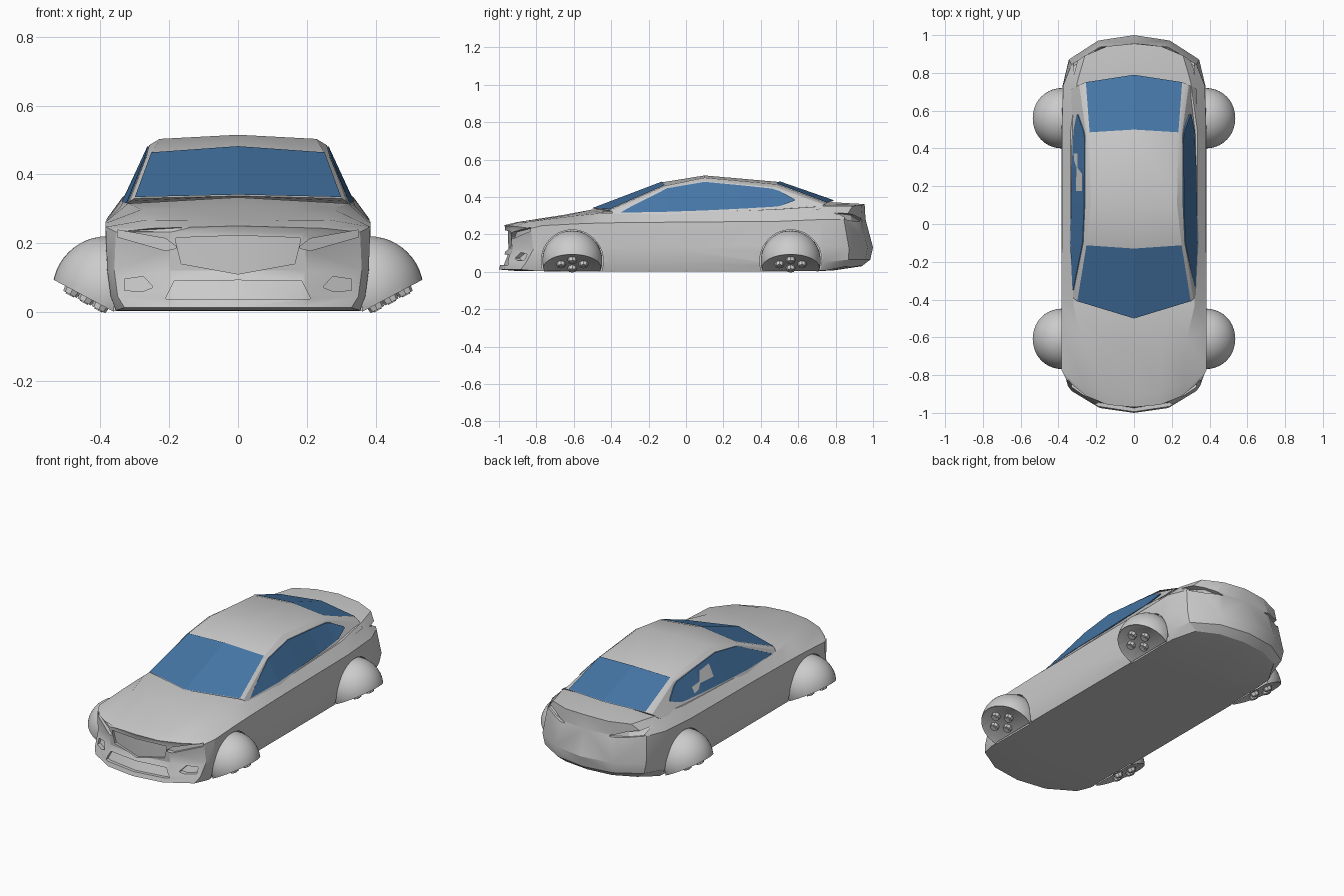
import bpy, bmesh, math
from mathutils import Vector, Matrix
from mathutils.bvhtree import BVHTree

if "Cube" in bpy.data.objects:
    bpy.data.objects.remove(bpy.data.objects["Cube"])

glass = bpy.data.materials.new("glass_blue")
glass.diffuse_color = (0.06, 0.18, 0.38, 1)
glass.use_nodes = True
glass.node_tree.nodes["Principled BSDF"].inputs["Base Color"].default_value = glass.diffuse_color


def finish(bm, name, mirror=False, mat=None, smooth=None):
    bmesh.ops.recalc_face_normals(bm, faces=bm.faces)
    me = bpy.data.meshes.new(name)
    bm.to_mesh(me)
    bm.free()
    ob = bpy.data.objects.new(name, me)
    bpy.context.collection.objects.link(ob)
    if mirror:
        ob.modifiers.new("mirror", 'MIRROR').use_mirror_merge = False
    if mat:
        me.materials.append(mat)
    if smooth:
        smooth_by_angle(ob, smooth)
    return ob


def smooth_by_angle(ob, deg):
    bpy.ops.object.select_all(action='DESELECT')
    ob.select_set(True)
    bpy.context.view_layer.objects.active = ob
    bpy.ops.object.shade_smooth_by_angle(angle=math.radians(deg))


def loft(bm, rings, caps=True):
    vs = [[bm.verts.new(p) for p in r] for r in rings]
    n = len(vs[0])
    for a, b in zip(vs, vs[1:]):
        for i in range(n):
            j = (i + 1) % n
            bm.faces.new((a[i], a[j], b[j], b[i]))
    if caps:
        bm.faces.new(vs[0])
        bm.faces.new(vs[-1])
    return vs


def tree(ob):
    return BVHTree.FromPolygons([v.co for v in ob.data.vertices],
                                [p.vertices[:] for p in ob.data.polygons])


def bowed(x, y, z, bow):
    return Vector((x, y + bow * (abs(x) / 0.385) ** 2.5, z))


# strip of columns (a, low, high) laid on a surface seen from one side
VIEWS = {'front': (Vector((0, 1, 0)), lambda a, z: Vector((a, -2, z))),
         'rear': (Vector((0, -1, 0)), lambda a, z: Vector((a, 2, z))),
         'side': (Vector((-1, 0, 0)), lambda a, z: Vector((2, a, z)))}


def strip(name, bvh, view, cols, out, depth, **kw):
    d, start = VIEWS[view]
    rings = []
    for a, lo, hi in cols:
        hits = [bvh.ray_cast(start(a, z), d)[0] for z in (lo, hi)]
        if None in hits:
            continue
        p, q = hits
        rings.append([p - d * out, q - d * out, q + d * depth, p + d * depth])
    bm = bmesh.new()
    loft(bm, rings)
    return finish(bm, name, **kw)


# lower body: y, bow, centre height, then (half width, z) from floor to deck
stations = [
    (-.98, .17, .250, (.33, .012), (.350, .045), (.36, .12), (.355, .232), (.25, .243)),
    (-.90, .13, .266, (.355, .004), (.370, .045), (.38, .12), (.385, .247), (.27, .267)),
    (-.65, .10, .305, (.362, .002), (.378, .05), (.385, .13), (.385, .258), (.28, .298)),
    (-.50, .10, .333, (.362, .002), (.378, .05), (.385, .13), (.385, .262), (.32, .315)),
    (-.10, 0, .320, (.362, .002), (.378, .05), (.385, .13), (.382, .265), (.335, .312)),
    (.50, 0, .340, (.362, .002), (.378, .05), (.385, .13), (.382, .27), (.335, .335)),
    (.78, -.05, .372, (.345, .006), (.368, .05), (.378, .14), (.375, .28), (.30, .352)),
    (.99, -.17, .362, (.28, .03), (.33, .065), (.345, .13), (.33, .28), (.26, .352)),
]
shift = {0: (-.02, -.012, .02, .012, .01), 7: (-.05, -.005, .01, -.03, -.035)}
T = (-1, -.55, 0, .55, 1)
bm = bmesh.new()
cache = {}


def body_vert(s, r, c):
    if (s, r, c) not in cache:
        y, bow, zc, *rows = stations[s]
        w, z = rows[r]
        if r == 4:
            z += (zc - z) * (1 - abs(T[c]))
        y += shift[s][r] if s in shift else 0
        cache[s, r, c] = bm.verts.new(bowed(w * T[c], y, z, bow))
    return cache[s, r, c]


rim = ([(0, c) for c in range(5)] + [(r, 4) for r in (1, 2, 3)] +
       [(4, c) for c in range(4, -1, -1)] + [(r, 0) for r in (3, 2, 1)])
for s in range(7):
    for a, b in zip(rim, rim[1:] + rim[:1]):
        bm.faces.new([body_vert(s, *a), body_vert(s, *b),
                      body_vert(s + 1, *b), body_vert(s + 1, *a)])
for s in (0, 7):
    for r in range(4):
        for c in range(4):
            bm.faces.new([body_vert(s, r, c), body_vert(s, r, c + 1),
                          body_vert(s, r + 1, c + 1), body_vert(s, r + 1, c)])
body = finish(bm, "lower_body")
skin = tree(body)


def both(cols):
    return [(-x, a, b) for x, a, b in cols] + [c for c in cols[::-1] if c[0]]


# recesses in nose and tail
cutters = [
    strip("grille_cut", skin, 'front',
          both([(.18, .2, .215), (.165, .14, .216), (0, .11, .222)]), .06, .015),
    strip("intake_cut", skin, 'front',
          both([(.21, .037, .041), (.185, .037, .09), (0, .037, .092)]), .06, .02),
    strip("headlight_cut", skin, 'front',
          [(.18, .185, .19), (.21, .178, .213), (.35, .218, .238)], .06, .022, mirror=True),
    strip("fog_light_cut", skin, 'front',
          [(.25, .07, .075), (.275, .06, .103), (.33, .062, .095)], .06, .025, mirror=True),
    strip("tail_light_cut", skin, 'rear',
          [(.15, .268, .274), (.24, .27, .303), (.32, .28, .315)], .06, .014, mirror=True),
]
# shallow wheel arches
WHEELS = (-.608, .56)
bm = bmesh.new()
for y in WHEELS:
    bmesh.ops.create_cone(bm, cap_ends=True, segments=40, radius1=.166, radius2=.166, depth=.2,
                          matrix=Matrix.Translation((.452, y, .058)) @ Matrix.Rotation(math.pi / 2, 4, 'Y'))
cutters.append(finish(bm, "arch_cut", mirror=True))
for cut in cutters:
    cut.hide_render = True
    m = body.modifiers.new(cut.name, 'BOOLEAN')
    m.operation, m.solver, m.object = 'DIFFERENCE', 'EXACT', cut
deps = bpy.context.evaluated_depsgraph_get()
baked = bpy.data.meshes.new_from_object(body.evaluated_get(deps))
body.modifiers.clear()
body.data = baked
for cut in cutters:
    bpy.data.objects.remove(cut)
smooth_by_angle(body, 25)

# cabin: y, bow, roof centre z, then sill, window top, roof corner (half width, z)
cabin_st = [
    (-.50, .17, .337, (.33, .305), (.315, .322), (.30, .330)),
    (-.13, .05, .478, (.345, .300), (.268, .448), (.252, .460)),
    (.10, 0, .515, (.342, .300), (.258, .485), (.228, .503)),
    (.50, -.05, .480, (.340, .310), (.255, .450), (.235, .468)),
    (.79, -.11, .379, (.330, .335), (.29, .358), (.255, .367)),
]
rings = []
for y, bow, zc, *half in cabin_st:
    pts = half + [(0, zc)] + [(-x, z) for x, z in half[::-1]]
    rings.append([bowed(x, y, z, bow) for x, z in pts])
bm = bmesh.new()
loft(bm, rings)
cabin = finish(bm, "cabin", smooth=25)

# windscreen and rear window follow the cabin roof strip
for name, i in (("windscreen", 0), ("rear_window", 3)):
    bm = bmesh.new()
    a, b = ([bm.verts.new(p + Vector((0, 0, .004))) for p in rings[k][2:5]] for k in (i, i + 1))
    for k in (0, 1):
        bm.faces.new((a[k], a[k + 1], b[k + 1], b[k]))
    finish(bm, name, mat=glass)

# side windows
strip("side_window", tree(cabin), 'side',
      [(-.35, .316, .320), (-.10, .321, .447), (.10, .328, .481), (.30, .338, .462),
       (.46, .347, .445), (.50, .351, .432), (.58, .380, .388)], .004, .004, mirror=True, mat=glass)

# dome pods with a tilted, recessed base and four nozzles each
n = Vector((.469, 0, -.883))
u = Vector((.883, 0, .469))
for label, y in zip(("front", "rear"), WHEELS):
    c = Vector((.38, y, .06))
    bm = bmesh.new()
    bmesh.ops.create_uvsphere(bm, u_segments=40, v_segments=24, radius=.16,
                              matrix=Matrix.Translation(c))
    cut = bmesh.ops.bisect_plane(bm, geom=bm.verts[:] + bm.edges[:] + bm.faces[:],
                                 plane_co=c + n * .044, plane_no=n, clear_outer=True)
    edges = [e for e in cut['geom_cut'] if isinstance(e, bmesh.types.BMEdge)]
    base = bmesh.ops.edgeloop_fill(bm, edges=edges)['faces']
    bmesh.ops.recalc_face_normals(bm, faces=bm.faces)
    bmesh.ops.inset_individual(bm, faces=base, thickness=.015, depth=-.005)
    bmesh.ops.bisect_plane(bm, geom=bm.verts[:] + bm.edges[:] + bm.faces[:],
                           plane_co=(.36, 0, 0), plane_no=(1, 0, 0), clear_inner=True)
    finish(bm, label + "_dome", mirror=True, smooth=30)

    bm = bmesh.new()
    centre = Vector((.44, y, .042))
    turn = n.to_track_quat('Z', 'Y').to_matrix().to_4x4()
    for off in (u * .047, u * -.047, Vector((0, .06, 0)), Vector((0, -.06, 0))):
        nozzle = Matrix.Translation(centre + off) @ turn
        bmesh.ops.create_cone(bm, cap_ends=True, segments=8, radius1=.027, radius2=.022,
                              depth=.03, matrix=nozzle)
        bmesh.ops.create_cone(bm, cap_ends=True, segments=8, radius1=.013, radius2=.013,
                              depth=.036, matrix=nozzle)
    finish(bm, label + "_nozzles", mirror=True)
